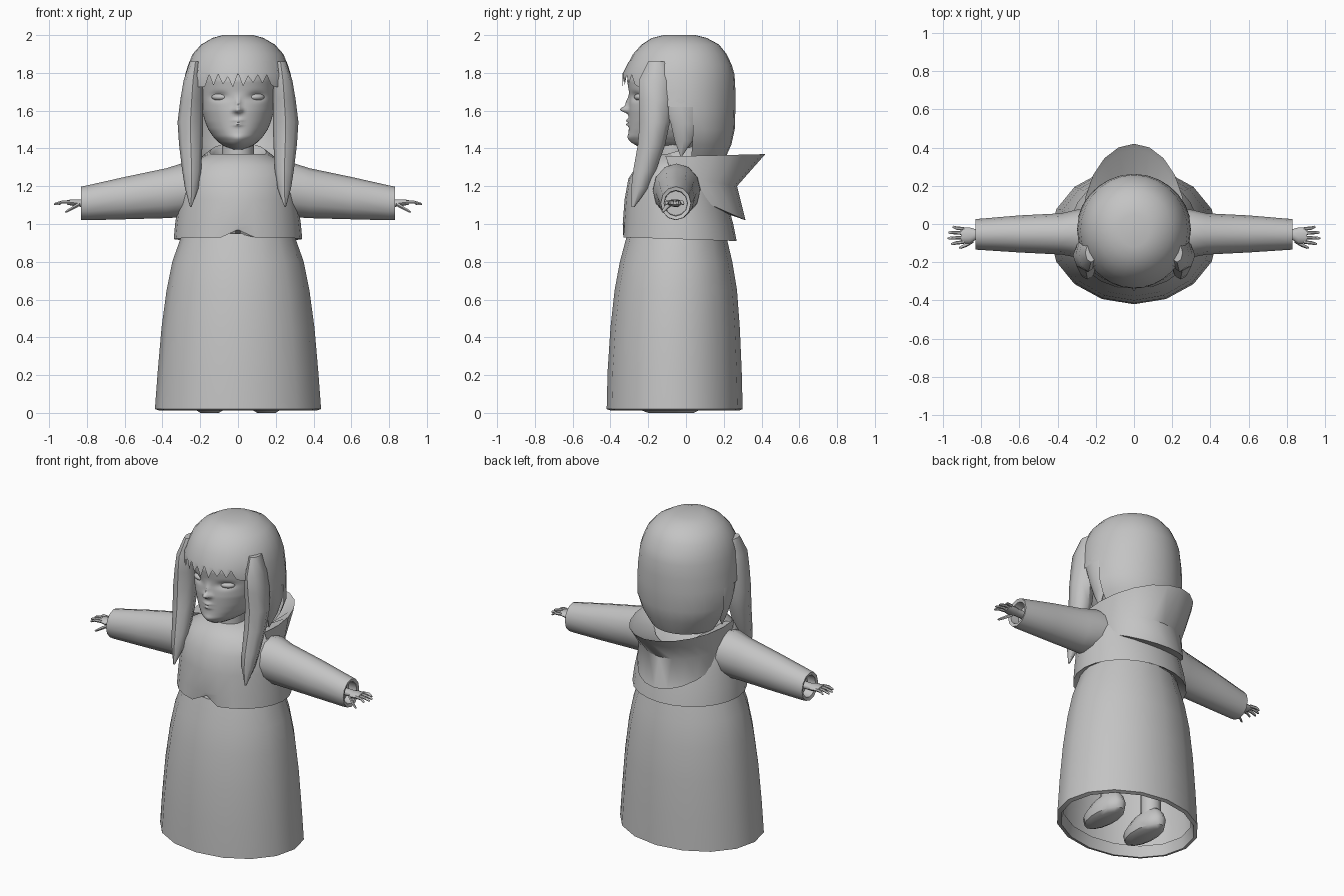
import bpy, bmesh, math, random
from mathutils import Matrix

if "Cube" in bpy.data.objects:
    bpy.data.objects.remove(bpy.data.objects["Cube"])

random.seed(3)
TAU = 2 * math.pi
clay = bpy.data.materials.new("clay grey")
clay.diffuse_color = (0.55, 0.55, 0.55, 1)
clay.use_nodes = True
clay.node_tree.nodes["Principled BSDF"].inputs["Base Color"].default_value = clay.diffuse_color


def finish(name, bm, mirror=False, angle=50):
    bmesh.ops.recalc_face_normals(bm, faces=bm.faces)
    me = bpy.data.meshes.new(name)
    bm.to_mesh(me)
    bm.free()
    me.materials.append(clay)
    ob = bpy.data.objects.new(name, me)
    bpy.context.collection.objects.link(ob)
    bpy.ops.object.select_all(action='DESELECT')
    ob.select_set(True)
    bpy.context.view_layer.objects.active = ob
    bpy.ops.object.shade_smooth_by_angle(angle=math.radians(angle))
    if mirror:
        ob.modifiers.new("mirror", 'MIRROR').use_mirror_merge = False
    return ob


def grid(name, rows, closed=True, caps=(False, False), mirror=False, keep=None, angle=50):
    """Skin a list of point rows; keep(centre) decides which faces stay."""
    bm = bmesh.new()
    vs = [[bm.verts.new(p) for p in row] for row in rows]
    n = len(rows[0])
    for a, b in zip(vs, vs[1:]):
        for i in range(n if closed else n - 1):
            j = (i + 1) % n
            bm.faces.new((a[i], a[j], b[j], b[i]))
    for on, row in zip(caps, (vs[0], vs[-1])):
        if on:
            bm.faces.new(row)
    if keep:
        bad = [f for f in bm.faces if not keep(f.calc_center_median())]
        bmesh.ops.delete(bm, geom=bad, context='FACES')
    return finish(name, bm, mirror, angle)


def ring(z, rx, yf, yb, n=16, cx=0, zf=None):
    """Horizontal oval; zf is the height at its front, z at its back."""
    zf = z if zf is None else zf
    cy, ry = (yf + yb) / 2, (yb - yf) / 2
    out = []
    for i in range(n):
        a = TAU * i / n
        c = math.cos(a)
        out.append((cx + rx * math.sin(a), cy - ry * c, z + (zf - z) * (1 + c) / 2))
    return out


def xring(x, y, z, a, b, n=12):
    return [(x, y + a * math.cos(TAU * i / n), z + b * math.sin(TAU * i / n)) for i in range(n)]


# Long skirt with a hem turned inward
hem = [(0.08, .40, -.38, .26), (0.012, .415, -.395, .28), (0.02, .44, -.42, .30), (0.22, .425, -.415, .295),
       (0.45, .405, -.40, .285), (0.65, .378, -.378, .27), (0.80, .348, -.35, .245), (0.95, .295, -.31, .21)]
grid("skirt", [ring(*r) for r in hem], caps=(False, True))

# Legs and rounded shoes
grid("leg", [ring(z, .06, -.09, .03, 10, .15) for z in (0.06, 0.9)], mirror=True)
shoe = [(0, .05, -.2, .04), (0.015, .075, -.24, .07), (0.06, .08, -.25, .08), (0.11, .065, -.18, .06), (0.14, .04, -.1, .03)]
grid("shoe", [ring(*r, 14, .15) for r in shoe], caps=(True, True), mirror=True)

# Short jacket with a notch at the front of its hem
jacket = [(0.95, .29, -.29, .21), (0.91, .34, -.342, .268), (1.0, .333, -.335, .25), (1.13, .315, -.325, .215),
          (1.24, .30, -.305, .18), (1.31, .27, -.26, .14), (1.37, .16, -.2, .1)]
rows = [ring(*r, 24, zf=r[0] + (.02 if i == 1 else 0)) for i, r in enumerate(jacket)]
x, y, z = rows[1][0]
rows[1][0] = (x, y + .03, z + .04)
grid("jacket", rows, caps=(False, True))

# Sleeves with hollow cuffs
sleeve = [(.18, -.05, 1.19, .13, .12), (.30, -.05, 1.178, .125, .142), (.38, -.052, 1.163, .108, .132),
          (.6, -.052, 1.137, .097, .112), (.80, -.054, 1.112, .082, .092), (.83, -.054, 1.11, .08, .088),
          (.825, -.054, 1.11, .062, .068), (.77, -.054, 1.11, .06, .065)]
grid("sleeve", [xring(*r) for r in sleeve], caps=(False, True), mirror=True)

# Hands: palm, four fingers and a thumb
palm = [(.76, -.055, 1.11, .028, .022), (.83, -.055, 1.11, .028, .02), (.86, -.06, 1.112, .042, .02), (.905, -.06, 1.115, .04, .013)]
grid("palm", [xring(*r, 10) for r in palm], caps=(True, True), mirror=True)
for k, (fy, tip) in enumerate([(-.094, .958), (-.071, .975), (-.048, .972), (-.026, .95)]):
    dy = (fy + .06) * .3
    f = [(.89, fy, 1.117, .0095, .0095), (.93, fy + dy * .5, 1.117, .009, .009), (tip - .006, fy + dy, 1.107, .007, .007), (tip, fy + dy, 1.105, .003, .003)]
    grid("finger_%d" % k, [xring(*r, 6) for r in f], caps=(True, True), mirror=True)
th = [(.84, -.085, 1.105, .013, .012), (.875, -.108, 1.085, .011, .011), (.905, -.122, 1.068, .008, .008), (.915, -.124, 1.064, .003, .003)]
grid("thumb", [xring(*r, 6) for r in th], caps=(True, True), mirror=True)

# Neck and folded collar dipping at the front
grid("neck", [ring(z, .085, -.16, .02, 12) for z in (1.25, 1.48)])
collar = [(1.33, .24, -.285, .14, 1.22), (1.38, .22, -.275, .14, 1.275), (1.43, .15, -.235, .1, 1.33), (1.42, .13, -.215, .08, 1.32), (1.34, .10, -.17, .05, 1.27)]
rows = [ring(r[0], r[1], r[2], r[3], 20, zf=r[4]) for r in collar]
for k in (1, 2, 3):
    x, y, z = rows[k][0]
    rows[k][0] = (x, y, z - .03)
grid("collar", rows)

# Hood hanging open behind the shoulders: reach, back y, side z, back z
hood = [(.22, .17, 1.16, 1.07), (.26, .315, 1.16, 1.02), (.275, .27, 1.25, 1.2), (.27, .42, 1.36, 1.37), (.25, .39, 1.35, 1.35), (.17, .2, 1.34, 1.26)]
rows = []
for R, Y, zs, zb in hood:
    row = []
    for i in range(13):
        a = math.radians(-105 + 210 * i / 12)
        c = math.cos(a)
        row.append((R * math.sin(a), Y * c, zs + (zb - zs) * max(c, 0)))
    rows.append(row)
grid("hood", rows, closed=False)

# Head: oval rings with a modelled nose, lips and eye sockets
prof = [(1.395, .03, -.2), (1.41, .07, -.255), (1.43, .10, -.285), (1.46, .13, -.305), (1.50, .157, -.303), (1.54, .174, -.303),
        (1.60, .19, -.305), (1.66, .196, -.30), (1.70, .198, -.302), (1.76, .20, -.312), (1.82, .2, -.295), (1.88, .17, -.24)]
bumps = [(0, 1.605, .017, .016, .042), (0, 1.64, .013, .03, .018), (.018, 1.60, .01, .009, .012), (0, 1.548, .024, .007, .018),
         (0, 1.526, .022, .007, .017), (0, 1.45, .03, .02, .008), (.1, 1.675, .04, .02, -.022)]


def profile(z):
    for a, b in zip(prof, prof[1:]):
        if z <= b[0] + 1e-6:
            t = (z - a[0]) / (b[0] - a[0])
            return [p + (q - p) * t for p, q in zip(a, b)]


rows = []
for k in range(56):
    z = 1.395 + .485 * k / 55
    _, w, f = profile(z)
    row = []
    for i in range(72):
        a = TAU * i / 72
        a -= .25 * math.sin(a)
        x, c = w * math.sin(a), math.cos(a)
        y = -.08 - c * ((-.08 - f) if c > 0 else .15)
        if c > 0:
            for bx, bz, sx, sz, d in bumps:
                y -= d * math.exp(-((abs(x) - bx) / sx) ** 2 - ((z - bz) / sz) ** 2)
        row.append((x, y, z))
    rows.append(row)
grid("head", rows, caps=(True, True), angle=80)

# Almond eyes
bm = bmesh.new()
m = Matrix.Translation((.098, -.245, 1.672)) @ Matrix.Rotation(math.radians(25), 4, 'Z') @ Matrix.Diagonal((.045, .026, .019, 1))
bmesh.ops.create_uvsphere(bm, u_segments=16, v_segments=10, radius=1, matrix=m)
finish("eye", bm, mirror=True)

# Hair cap, open over the face and at the sides of the neck
cap = [(2.0, .08, -.12, .05), (1.985, .135, -.18, .11), (1.95, .195, -.235, .175), (1.90, .24, -.28, .215), (1.84, .265, -.312, .243),
       (1.79, .28, -.325, .257), (1.70, .292, -.325, .262), (1.62, .298, -.32, .262), (1.5, .30, -.31, .258), (1.42, .27, -.29, .24), (1.33, .21, -.25, .2)]
grid("hair_cap", [ring(*r, 28) for r in cap], caps=(True, False),
     keep=lambda c: c.z > 1.79 or c.y > (-.19 if c.z > 1.6 else .03))

# Jagged fringe
top, mid, low = [], [], []
for i in range(19):
    a = math.radians(-50 + 100 * i / 18)
    s, c = math.sin(a), math.cos(a)
    edge = 1.725 if abs(i - 9) > 7 else (1.79 if i % 2 else 1.735) + random.uniform(-.012, .012)
    top.append((.252 * s, -.035 - .265 * c, 1.865))
    mid.append((.283 * s, -.035 - .298 * c, 1.80))
    low.append((.278 * s, -.035 - .302 * c, edge))
grid("fringe", [top, mid, low], closed=False)

# Long front locks and shorter ones behind: z, half width, front y, back y, centre x
front = [(1.86, .03, -.2, -.1, .225), (1.76, .05, -.25, -.07, .238), (1.66, .06, -.25, -.07, .245), (1.54, .068, -.245, -.085, .252),
         (1.42, .062, -.255, -.11, .25), (1.28, .05, -.28, -.16, .245), (1.19, .036, -.29, -.2, .245), (1.09, .004, -.288, -.272, .25)]
side = [(1.76, .03, -.14, .06, .25), (1.65, .035, -.12, .06, .262), (1.53, .03, -.08, .055, .265), (1.44, .02, -.06, .035, .25), (1.36, .004, -.03, -.02, .235)]
for name, lock in (("front_lock", front), ("side_lock", side)):
    grid(name, [ring(r[0], r[1], r[2], r[3], 8, r[4]) for r in lock], caps=(True, True), mirror=True)
